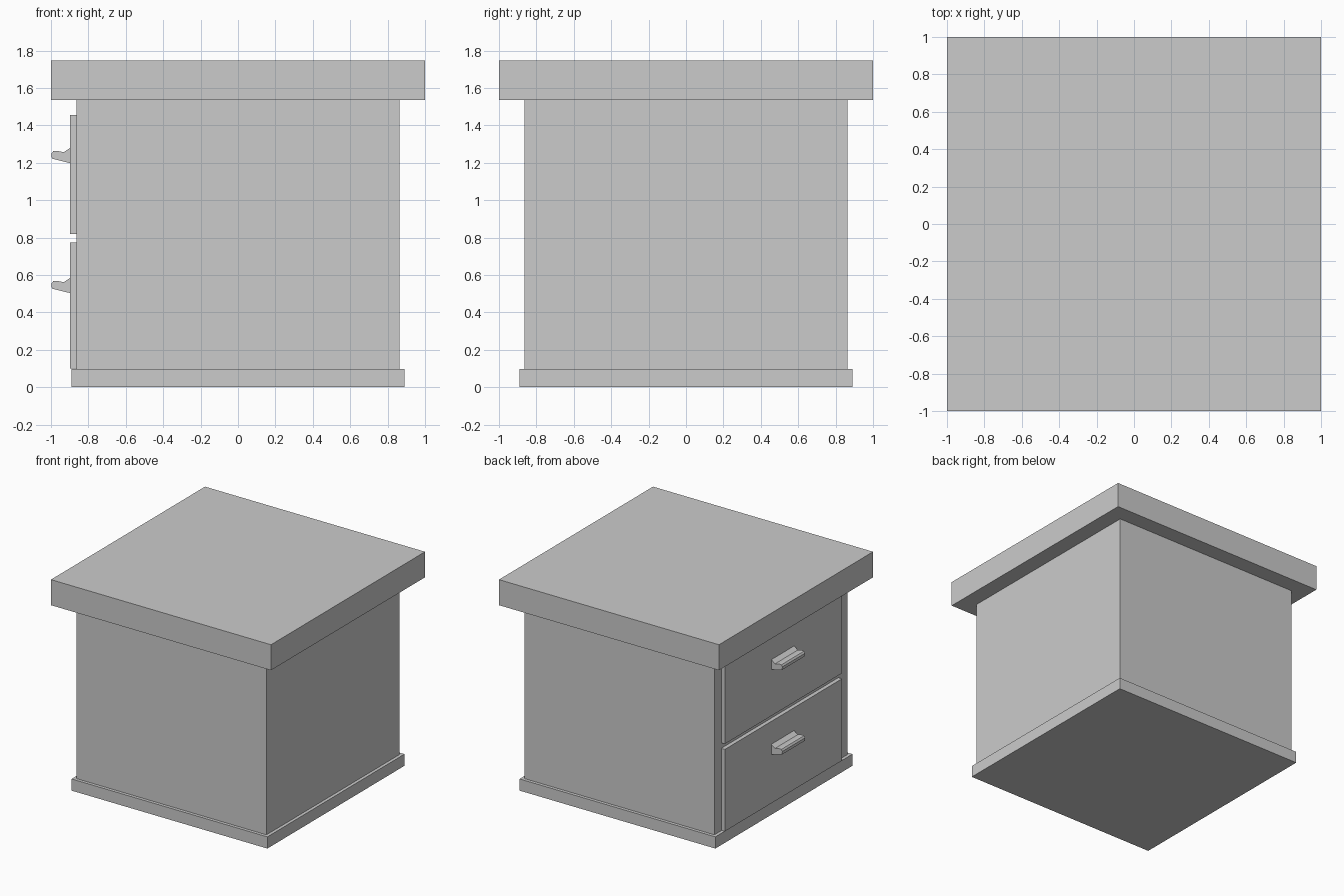
import bpy, bmesh

if "Cube" in bpy.data.objects:
    bpy.data.objects.remove(bpy.data.objects["Cube"])


def box(name, lo, hi):
    """Axis-aligned box between two corners."""
    mid = [(a + b) / 2 for a, b in zip(lo, hi)]
    bpy.ops.mesh.primitive_cube_add(size=1, location=mid)
    ob = bpy.context.object
    ob.name = name
    ob.scale = [b - a for a, b in zip(lo, hi)]
    bpy.ops.object.transform_apply(location=False, rotation=False, scale=True)
    return ob


def extrude_y(name, profile, y0, y1, z):
    """Extrude an (x, z) profile along y."""
    bm = bmesh.new()
    face = bm.faces.new([bm.verts.new((x, y0, pz + z)) for x, pz in profile])
    out = bmesh.ops.extrude_face_region(bm, geom=[face])
    verts = [v for v in out["geom"] if isinstance(v, bmesh.types.BMVert)]
    bmesh.ops.translate(bm, verts=verts, vec=(0, y1 - y0, 0))
    bmesh.ops.recalc_face_normals(bm, faces=bm.faces)
    mesh = bpy.data.meshes.new(name)
    bm.to_mesh(mesh)
    bm.free()
    ob = bpy.data.objects.new(name, mesh)
    bpy.context.collection.objects.link(ob)
    return ob


# Carcass: plinth, cabinet body and thick overhanging top
box("plinth", (-0.89, -0.89, 0), (0.89, 0.89, 0.096))
box("cabinet_body", (-0.864, -0.864, 0.096), (0.864, 0.864, 1.536))
box("table_top", (-1, -1, 1.536), (1, 1, 1.746))

# Hooked pull profile, heights relative to its lower edge at the drawer
PULL = [(-0.897, 0), (-0.995, 0.024), (-0.998, 0.050), (-0.988, 0.064),
        (-0.968, 0.066), (-0.932, 0.058), (-0.897, 0.082)]

# Two drawers on the -x side, each with its pull
for label, z0, z1, pull_z in (("lower", 0.10, 0.773, 0.503),
                              ("upper", 0.818, 1.456, 1.198)):
    box(label + "_drawer_front", (-0.897, -0.745, z0), (-0.864, 0.776, z1))
    extrude_y(label + "_drawer_pull", PULL, -0.122, 0.174, pull_z)
